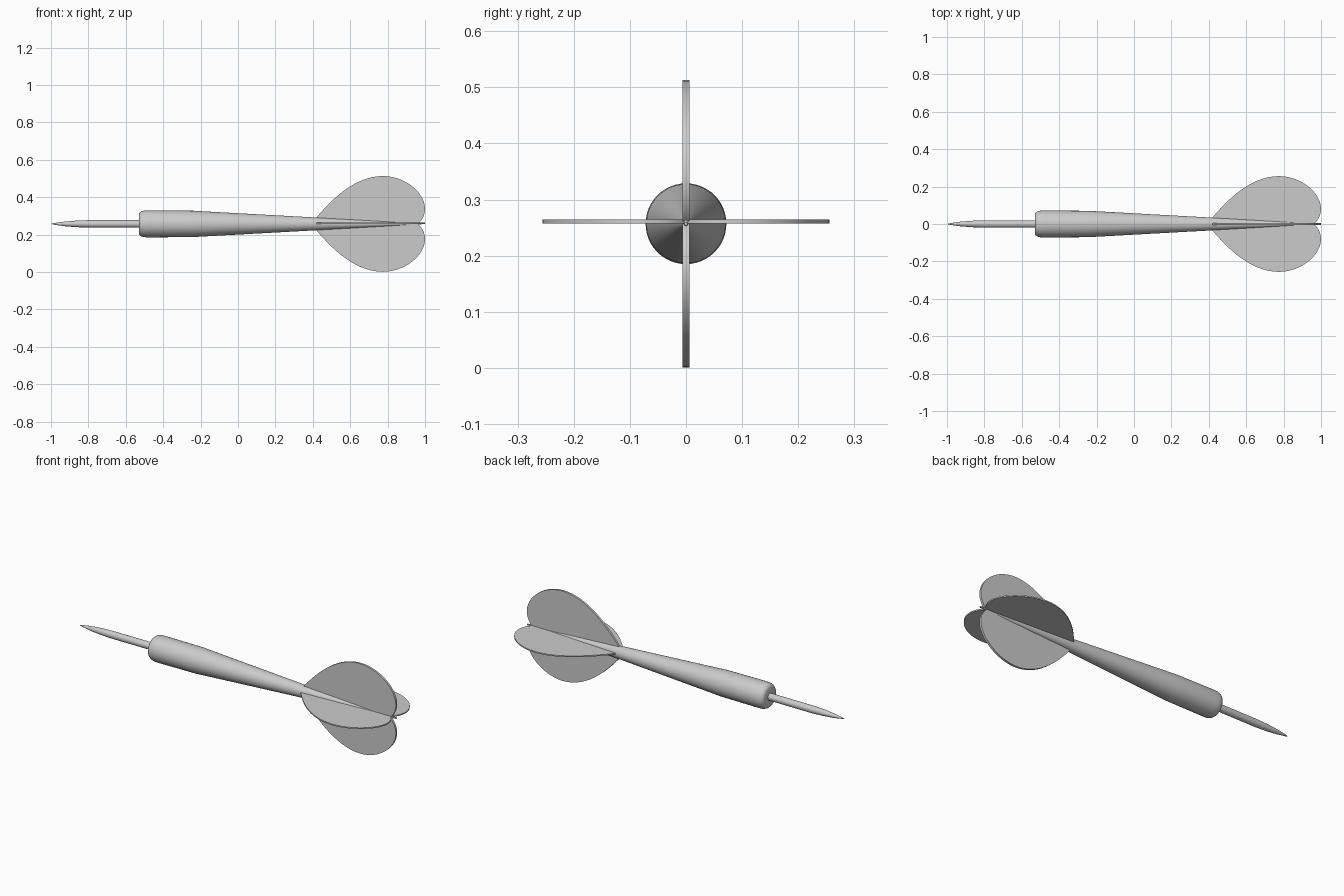
import bpy, bmesh, math
from mathutils import Vector, Matrix
from mathutils.geometry import interpolate_bezier

if "Cube" in bpy.data.objects:
    bpy.data.objects.remove(bpy.data.objects["Cube"])

AXIS_Z = 0.257


def finish(bm, name, smooth=True):
    bmesh.ops.recalc_face_normals(bm, faces=bm.faces)
    me = bpy.data.meshes.new(name)
    bm.to_mesh(me)
    bm.free()
    ob = bpy.data.objects.new(name, me)
    bpy.context.collection.objects.link(ob)
    if smooth:
        bpy.ops.object.select_all(action='DESELECT')
        ob.select_set(True)
        bpy.context.view_layer.objects.active = ob
        bpy.ops.object.shade_smooth_by_angle(angle=math.radians(35))
    return ob


def lathe(name, profile, segments=48):
    """Spin (x, radius) points around the long axis."""
    bm = bmesh.new()
    verts = [bm.verts.new((x, 0, r + AXIS_Z)) for x, r in profile]
    edges = [bm.edges.new(p) for p in zip(verts, verts[1:])]
    bmesh.ops.spin(bm, geom=verts + edges, cent=(0, 0, AXIS_Z), axis=(1, 0, 0),
                   angle=math.tau, steps=segments, use_merge=True)
    bmesh.ops.remove_doubles(bm, verts=bm.verts, dist=1e-5)
    return finish(bm, name)


def fin(name, turn, thickness, lift=0.0):
    """Rounded half-heart plate, turned around the long axis."""
    # corner, handle, handle, corner for each outline segment
    segs = [((.42, .035), (.52, .155), (.64, .256), (.775, .256)),
            ((.775, .256), (.89, .256), (1.0, .17), (1.0, .08)),
            ((1.0, .08), (.999, .045), (.982, .015), (.96, 0))]
    outline = [Vector((.42, 0, 0))]
    for s in segs:
        pts = interpolate_bezier(*[Vector((x, 0, z)) for x, z in s], 14)
        outline += pts[:-1]
    outline.append(Vector((.96, 0, 0)))
    bm = bmesh.new()
    face = bm.faces.new([bm.verts.new(p + Vector((0, -thickness / 2, 0))) for p in outline])
    ext = bmesh.ops.extrude_face_region(bm, geom=[face])
    moved = [g for g in ext["geom"] if isinstance(g, bmesh.types.BMVert)]
    bmesh.ops.translate(bm, verts=moved, vec=(0, thickness, 0))
    place = Matrix.Translation((0, 0, AXIS_Z + lift)) @ Matrix.Rotation(turn, 4, 'X')
    bm.transform(place)
    return finish(bm, name)


# Needle point
lathe("point", [(-1, 0), (-.985, .004), (-.93, .012), (-.87, .017),
                (-.80, .02), (-.52, .02), (-.52, 0)])

# Barrel with rounded nose, tapering into the shaft
lathe("barrel", [(-.53, 0), (-.53, .052), (-.526, .060), (-.517, .067),
                 (-.503, .071), (-.48, .072), (-.24, .0705), (-.20, .068),
                 (.42, .034), (.98, .003), (.98, 0)])

# Four tail fins; the horizontal pair is thinner
for i, name in enumerate(("fin_top", "fin_back", "fin_bottom", "fin_front")):
    flat = i % 2 == 1
    fin(name, -i * math.pi / 2, .007 if flat else .012, .004 if flat else 0)

# Thin rear spine joining the fins
bm = bmesh.new()
bmesh.ops.create_cube(bm, size=1, matrix=Matrix.Translation((.96, 0, AXIS_Z + .004))
                      @ Matrix.Diagonal((.08, .008, .006, 1)))
finish(bm, "fin_spine", smooth=False)
